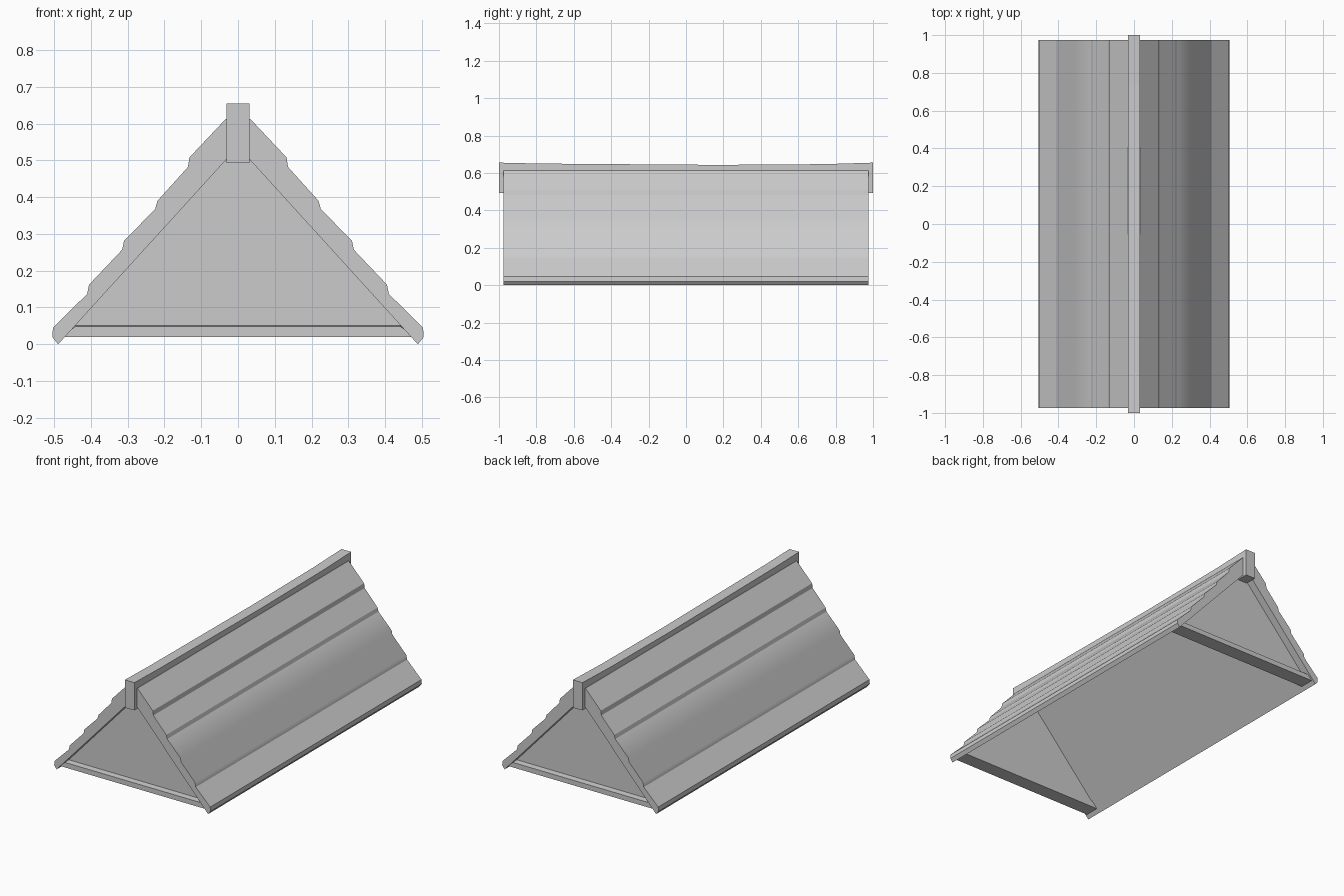
import bpy, bmesh
from mathutils import Vector

cube = bpy.data.objects.get("Cube")
if cube:
    bpy.data.objects.remove(cube)

COLOUR = (0.6, 0.6, 0.6, 1)
grey = bpy.data.materials.new("plain grey")
grey.use_nodes = True
grey.diffuse_color = COLOUR
grey.node_tree.nodes["Principled BSDF"].inputs["Base Color"].default_value = COLOUR

RISE, APEX = 1.1, 0.537          # inner slope and its peak height


def inner_x(z):
    return (APEX - z) / RISE


def prism(name, points, start, end, axis="y", smooth=None):
    """Extrude a flat outline along x or y; smooth picks faces to shade softly."""
    def place(p, d):
        return Vector((p[0], d, p[1])) if axis == "y" else Vector((d, p[0], p[1]))
    bm = bmesh.new()
    face = bm.faces.new([bm.verts.new(place(p, start)) for p in points])
    out = bmesh.ops.extrude_face_region(bm, geom=[face])
    moved = [v for v in out["geom"] if isinstance(v, bmesh.types.BMVert)]
    bmesh.ops.translate(bm, verts=moved, vec=place((0, 0), end - start))
    bmesh.ops.recalc_face_normals(bm, faces=bm.faces)
    if smooth:
        for f in bm.faces:
            f.smooth = smooth(f)
    mesh = bpy.data.meshes.new(name)
    bm.to_mesh(mesh)
    bm.free()
    mesh.materials.append(grey)
    obj = bpy.data.objects.new(name, mesh)
    bpy.context.collection.objects.link(obj)
    return obj


# Stepped roof shell: half outline from ridge to eave, mirrored
half = [(0.033, 0.613), (0.132, 0.508), (0.136, 0.482), (0.219, 0.39),
        (0.225, 0.368), (0.31, 0.281), (0.315, 0.257), (0.405, 0.162),
        (0.41, 0.137), (0.503, 0.045), (0.505, 0.02), (0.489, 0)]
mirrored = [(-x, z) for x, z in reversed(half)]
prism("roof_shell", half + [(0, APEX)] + mirrored, -0.975, 0.975,
      smooth=lambda f: abs(f.normal.y) < 0.5 and f.normal.z > 0
      and 0.23 < abs(f.calc_center_median().x) < 0.409)

# Slightly sagging ridge beam with a short drop at each end
prism("ridge_beam",
      [(-1, 0.493), (-1, 0.655), (-0.78, 0.65), (0.17, 0.643), (0.74, 0.647),
       (1, 0.655), (1, 0.493), (0.92, 0.493), (0.92, 0.58),
       (-0.92, 0.58), (-0.92, 0.493)], -0.031, 0.031, axis="x")

for side, label in ((-1, "front"), (1, "back")):
    # Recessed gable wall
    base = inner_x(0.03) + 0.005
    prism(label + "_gable", [(-base, 0.03), (base, 0.03), (0, APEX + 0.005)],
          side * 0.885, side * 0.93)
    # Tie beam along the foot of the gable, its top sloping up to the wall
    low = inner_x(0.02) + 0.004
    high = inner_x(0.055) + 0.004
    beam = prism(label + "_tie_beam",
                 [(-low, 0.02), (low, 0.02), (high, 0.055), (-high, 0.055)],
                 side * 0.88, side * 0.965)
    for v in beam.data.vertices:
        if abs(v.co.y) > 0.95 and v.co.z > 0.04:
            v.co.z = 0.049
